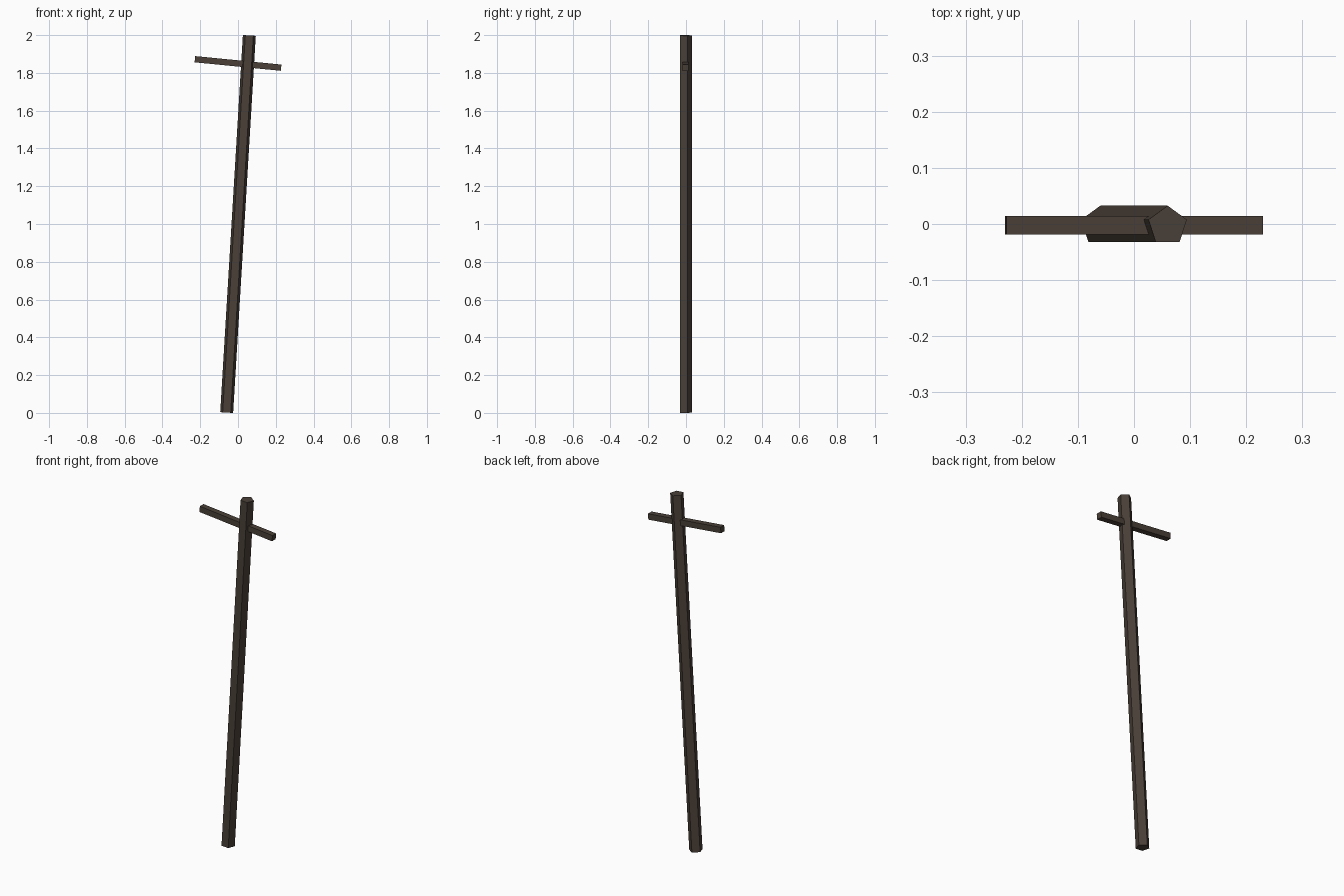
import bpy

if "Cube" in bpy.data.objects:
    bpy.data.objects.remove(bpy.data.objects["Cube"])

wood = bpy.data.materials.new("dark_wood")
wood.diffuse_color = (0.068, 0.051, 0.039, 1)
wood.use_nodes = True
wood.node_tree.nodes["Principled BSDF"].inputs["Base Color"].default_value = wood.diffuse_color


def finish(name):
    ob = bpy.context.object
    ob.name = name
    ob.data.materials.append(wood)
    return ob


# leaning five-sided pole, one corner towards the back
bpy.ops.mesh.primitive_cylinder_add(
    vertices=5, radius=0.036, depth=2.0,
    location=(0, -0.0034, 1.0), rotation=(0, 0.06, 0))
finish("pole")

# thin square crossbar through the pole near its top
bpy.ops.mesh.primitive_cube_add(
    size=1, location=(0, -0.0022, 1.85), rotation=(0, 0.098, 0))
bar = finish("crossbar")
bar.scale = (0.459, 0.033, 0.033)
